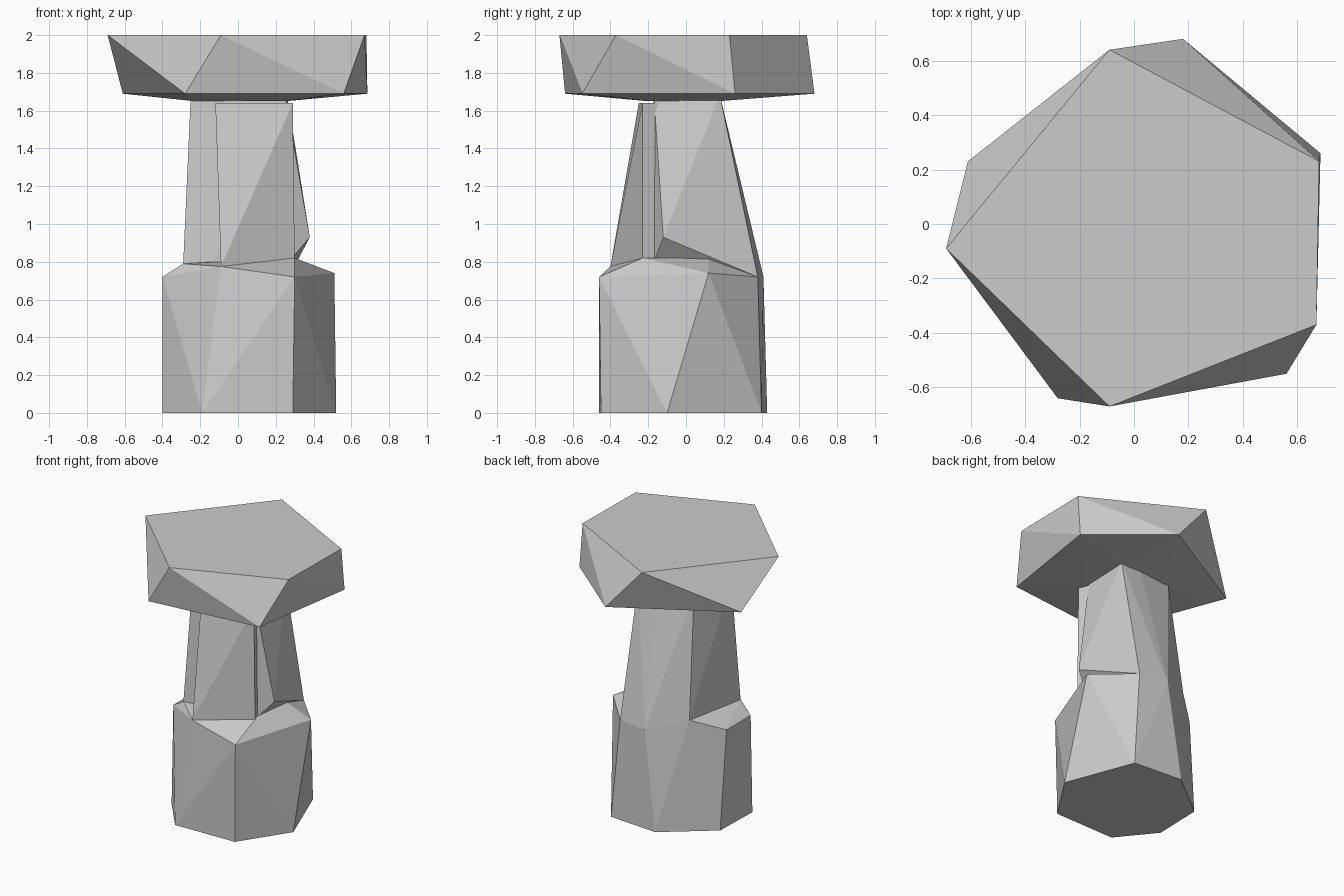
import bpy
import bmesh
import math

# Remove the default cube
default_cube = bpy.data.objects.get("Cube")
if default_cube:
    bpy.data.objects.remove(default_cube, do_unlink=True)

# Single stone colour
stone = bpy.data.materials.new("grey_stone")
stone.use_nodes = True
grey = (0.6, 0.6, 0.6, 1.0)
stone.diffuse_color = grey
stone.node_tree.nodes["Principled BSDF"].inputs["Base Color"].default_value = grey


def level(height, *corners):
    """Corner points that share one height."""
    return [(x, y, height) for x, y in corners]


def faceted_rock(name, points):
    """Flat-faced convex stone wrapped around the given corners."""
    bm = bmesh.new()
    for point in points:
        bm.verts.new(point)
    hull = bmesh.ops.convex_hull(bm, input=bm.verts[:])
    leftovers = set(hull["geom_interior"]) | set(hull["geom_unused"])
    loose = [v for v in leftovers if isinstance(v, bmesh.types.BMVert)]
    bmesh.ops.delete(bm, geom=loose, context="VERTS")
    bmesh.ops.dissolve_limit(bm, angle_limit=math.radians(1),
                             verts=bm.verts[:], edges=bm.edges[:])
    bmesh.ops.recalc_face_normals(bm, faces=bm.faces[:])
    mesh = bpy.data.meshes.new(name)
    bm.to_mesh(mesh)
    bm.free()
    mesh.materials.append(stone)
    rock = bpy.data.objects.new(name, mesh)
    bpy.context.collection.objects.link(rock)
    return rock


# Corners shared by the base and the column standing on it
back_ledge = (.05, .41, .72)
back_right_ledge = (.27, .38, .72)
left_ledge = (-.29, -.22, .79)
back_left_ledge = (-.21, .26, .8)
front_ledge = (-.09, -.4, .775)
right_ledge = (.3, -.23, .82)
inner_ledge = (.3, .12, .82)
ledges = [back_ledge, back_right_ledge, left_ledge, back_left_ledge,
          front_ledge, right_ledge, inner_ledge]

# Wide seven-sided foot with a sloping shoulder
foot = level(0, (-.19, -.46), (.29, -.45), (.52, -.1), (.33, .4),
             (-.05, .43), (-.39, .16), (-.4, -.2))
shoulder = level(.72, (-.4, .1), (-.4, -.18), (.3, -.46))
faceted_rock("base_stone", foot + shoulder + ledges + [(.51, .12, .74)])

# Tapered column with a jutting corner on its side
column_top = level(1.68, (.25, -.17), (.26, .18), (.1, .18),
                   (-.17, .15), (-.25, -.17))
column_foot = [back_ledge, back_right_ledge, left_ledge, back_left_ledge,
               (-.13, -.22, .8), (.27, -.17, .8), inner_ledge]
faceted_rock("column_stone", column_top + column_foot + [(.38, -.12, .93)])

# Slab leaning on the front of the column
slab_top = level(1.64, (-.12, -.25), (.29, -.23), (.24, -.1), (-.08, -.1))
slab_foot = [front_ledge, right_ledge, (.25, -.1, .8), (-.09, -.1, .8)]
faceted_rock("front_slab", slab_top + slab_foot)

# Overhanging cap: twisted five-sided rings over a shallow underside
cap_top = level(2, (-.69, -.09), (-.09, -.67), (.67, -.37),
                (.68, .23), (-.09, .64))
cap_rim = level(1.69, (-.61, .23), (.18, .68), (.685, .26),
                (.56, -.55), (-.28, -.64))
cap_under = level(1.65, (-.23, -.16), (.25, -.2), (.2, .17), (-.13, .13))
faceted_rock("cap_stone", cap_top + cap_rim + cap_under)
